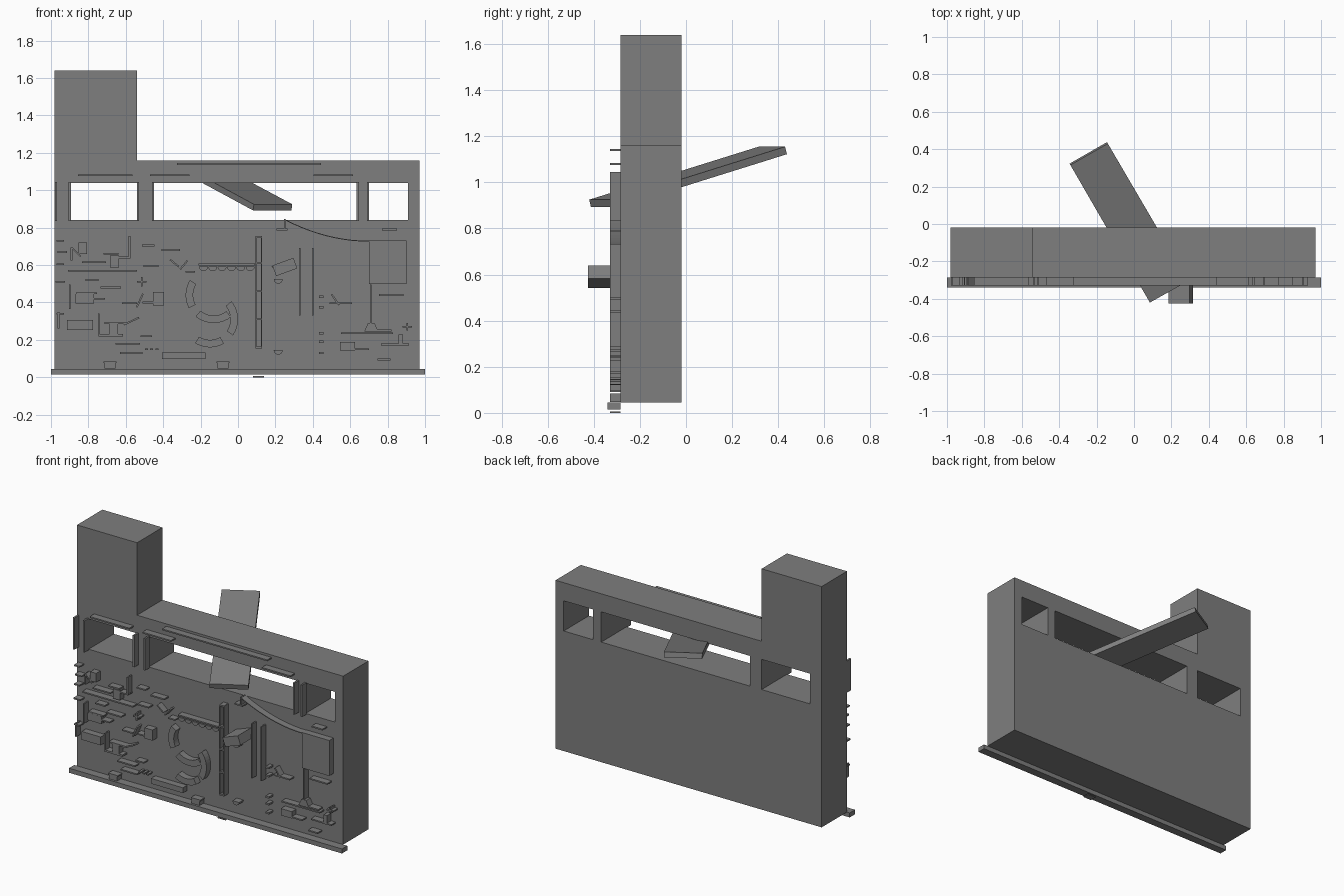
import bpy, bmesh, math
from mathutils import Vector

old = bpy.data.objects.get("Cube")
if old:
    bpy.data.objects.remove(old, do_unlink=True)

GREY = (0.21, 0.21, 0.21, 1)
grey = bpy.data.materials.new("plain grey")
grey.use_nodes = True
grey.diffuse_color = GREY
grey.node_tree.nodes["Principled BSDF"].inputs["Base Color"].default_value = GREY

WALL_FRONT, WALL_BACK, RELIEF = -0.285, -0.02, -0.33
THIN = 0.9    # thickness of slender strips, in hundredths


def finish(name, bm):
    bmesh.ops.recalc_face_normals(bm, faces=bm.faces)
    mesh = bpy.data.meshes.new(name)
    bm.to_mesh(mesh)
    bm.free()
    mesh.materials.append(grey)
    obj = bpy.data.objects.new(name, mesh)
    bpy.context.collection.objects.link(obj)
    return obj


def prism(name, outline, front=RELIEF, back=WALL_FRONT):
    """Extrude an x-z outline from front to back."""
    bm = bmesh.new()
    face = bm.faces.new([bm.verts.new((x, front, z)) for x, z in outline])
    grown = bmesh.ops.extrude_face_region(bm, geom=[face])["geom"]
    moved = [v for v in grown if isinstance(v, bmesh.types.BMVert)]
    bmesh.ops.translate(bm, verts=moved, vec=(0, back - front, 0))
    return finish(name, bm)


def plate(name, x, z, width, height, tilt=0, front=RELIEF, back=WALL_FRONT):
    """Raised block centred on x, z (hundredths), turned by tilt degrees."""
    c, s = math.cos(math.radians(tilt)), math.sin(math.radians(tilt))
    corners = [(i * width / 2, j * height / 2)
               for i, j in ((-1, -1), (1, -1), (1, 1), (-1, 1))]
    outline = [((x + u * c - v * s) / 100, (z + u * s + v * c) / 100) for u, v in corners]
    return prism(name, outline, front, back)


def strip(name, x, z, length, tilt=0):
    return plate(name, x, z, length, THIN, tilt)


def post(name, x, z, height):
    return plate(name, x, z, THIN, height)


def arc(x, z, radius, start, end, steps=10):
    angles = [math.radians(start + (end - start) * i / steps) for i in range(steps + 1)]
    return [(x + radius * math.cos(a), z + radius * math.sin(a)) for a in angles]


def bench(name, x, z, start, end):
    prism(name, arc(x, z, 0.15, start, end) + arc(x, z, 0.11, end, start))


def bowl(name, x, z, radius=0.024):
    prism(name, arc(x, z, radius, 180, 360))


# Main wall with its tower, pierced by three openings
wall = prism("wall_with_tower",
             [(-0.98, 0.045), (0.97, 0.045), (0.97, 1.16), (-0.54, 1.16),
              (-0.54, 1.64), (-0.98, 1.64)], WALL_FRONT, WALL_BACK)
for left, right in ((-89.5, -54), (-45.5, 63.5), (69.5, 91)):
    cutter = plate("opening_cutter", (left + right) / 2, 94, right - left, 20, 0, -0.6, 0.3)
    cutter.hide_render = True
    cut = wall.modifiers.new("opening", "BOOLEAN")
    cut.operation = "DIFFERENCE"
    cut.solver = "EXACT"
    cut.object = cutter
    bpy.context.view_layer.objects.active = wall
    bpy.ops.object.modifier_apply(modifier=cut.name)
    bpy.data.objects.remove(cutter, do_unlink=True)

# Base ledge, foot and opening jambs
plate("base_ledge", 0, 3, 200, 3, 0, -0.34)
plate("foot", 11, 0.3, 6, 0.6)
for x in (-97.3, -90, -53.5, -45.5, 64, 69.5):
    plate("opening_jamb", x, 94, 1.2, 21)

# Sloping plank passing through the middle opening
bm = bmesh.new()
ends = [Vector(p) for p in ((-0.34, 0.315, 1.155), (-0.14, 0.43, 1.155),
                            (0.29, -0.305, 0.925), (0.085, -0.42, 0.925))]
down = (ends[1] - ends[0]).cross(ends[2] - ends[1]).normalized() * 0.034
if down.z > 0:
    down.negate()
top = [bm.verts.new(p) for p in ends]
low = [bm.verts.new(p + down) for p in ends]
bm.faces.new(top)
bm.faces.new(low)
for i in range(4):
    j = (i + 1) % 4
    bm.faces.new((top[i], top[j], low[j], low[i]))
finish("sloping_plank", bm)

# Strips along the lintel
strip("lintel_long_strip", 6, 114, 77)
strip("lintel_left_strip", -71, 108, 29)
strip("lintel_inner_strip", -36.5, 108, 21)
strip("lintel_right_strip", 51, 108, 21)

# Upper left furniture
plate("upper_cabinet", -83, 69, 4.3, 6)
plate("upper_chair_seat", -66, 62, 5, 6.4)
post("upper_chair_back", -58, 70, 11)
strip("upper_chair_rail", -61, 64, 7)
strip("upper_ledge", -48, 70.5, 6.5)
strip("upper_ledge", -36, 68, 10)
strip("corner_ledge", -94, 67, 5)
strip("corner_ledge", -95, 73, 4)
strip("corner_ledge", -95, 60.5, 4)
strip("corner_ledge", -95, 51, 5)
post("easel_leg", -89, 66, 7)
strip("easel_brace", -86.5, 67, 7, -45)
strip("counter_back", -77, 61.5, 13)
strip("counter_back", -68, 66, 8)
strip("long_counter", -72.5, 57, 37)
strip("short_counter", -46.5, 59.5, 8)
strip("open_book_left", -34, 61, 6, -40)
strip("open_book_right", -29, 60, 6, 50)
strip("book_shelf", -25.5, 56.5, 5)

# Middle left furniture
strip("side_shelf", -78, 52, 7)
strip("side_shelf", -68, 48, 11)
strip("cross_bar", -51.5, 51, 5)
post("cross_post", -51.5, 51, 5)
post("screen", -90, 43, 13)
plate("desk", -82, 42, 10, 5)
strip("desk_wing", -74, 42, 6)
strip("desk_wing", -81, 45, 11)
strip("lounge_seat", -58, 39.5, 8)
strip("lounge_back", -52.5, 41, 8, 65)
strip("lounge_arm", -48, 40, 6)
plate("locker", -42.5, 42, 6, 7)

# Lower left furniture
plate("corner_panel", -96, 30.5, 1, 9)
strip("corner_foot", -95, 34, 4)
plate("sofa", -84.5, 28, 14, 5.5)
post("bench_side", -74.5, 28, 12)
plate("bench_seat", -68, 22.5, 13, 1.2)
plate("stool", -66.5, 26, 4.5, 6)
strip("table_top", -65, 29, 13)
strip("table_flap", -57, 30, 9, 25)
strip("low_shelf", -59, 18, 13)
strip("low_shelf", -49, 22, 6)
strip("low_shelf", -57, 13, 12)
for i in range(3):
    plate("small_block", -49 + i * 2.8, 15, 1.6, THIN)
plate("planter", -29, 11.5, 23.5, 3.5)
for x in (-68.5, -8):
    plate("door_step", x, 6.5, 6, 3.5)
    strip("door_step_cap", x, 8, 7)

# Curved benches and the row of bowls
bench("curved_bench_left", -0.13, 0.44, 148, 208)
bench("curved_bench_middle", -0.13, 0.44, 230, 308)
bench("curved_bench_right", -0.15, 0.31, -35, 40)
bench("curved_bench_bottom", -0.15, 0.31, 238, 300)
strip("bowl_rail", -6, 60.3, 30)
for i in range(6):
    bowl("row_bowl", -0.185 + i * 0.05, 0.592)
for z in (0.525, 0.145):
    bowl("single_bowl", 0.215, z)

# Ladder column
for x in (9.6, 12.6):
    plate("ladder_rail", x, 45.5, 0.6, 59.5)
for z in (16, 31, 46, 61, 75):
    plate("ladder_rung", 11.1, z, 3.4, 1)

# Tilted projecting box and paired fins
plate("tilted_box", 25, 59, 12, 6, 20, -0.425)
strip("tilted_box_ledge", 21, 60, 6, 20)
for x in (33, 40):
    post("tall_fin", x, 51, 36)

# Sagging line from its bracket to the hanging board
sag = [(0.25 + 0.45 * t, 0.845 - 0.115 * (2 * t - t * t)) for t in (i / 10 for i in range(11))]
prism("sagging_line", sag + [(x, z - 0.005) for x, z in reversed(sag)])
post("line_bracket", 25, 82, 5)
strip("line_bracket_foot", 23.5, 79, 6)
plate("hanging_board", 80, 61.5, 20, 23.5)
strip("board_ledge", 81, 79, 8)

# Right side furniture
post("lamp_post", 71, 39, 21)
prism("lamp_base", [(0.675, 0.245), (0.75, 0.245), (0.73, 0.29), (0.695, 0.29)])
strip("lamp_shelf", 69, 23.5, 28)
strip("right_seat", 55, 39.5, 12)
strip("right_seat_back", 52, 41.5, 7, -55)
for z in (43, 37.5, 23.5, 19, 13):
    plate("right_block", 44.5, z, 2.5, 1.2)
strip("right_ledge", 82, 44, 13)
strip("right_ledge", 84, 17.5, 15)
strip("right_ledge", 78, 9.5, 7)
strip("right_ledge", 66, 15, 8)
strip("right_ledge", 78, 25, 8)
plate("right_desk", 58.5, 16.5, 8, 4.5)
plate("right_chair", 87, 20, 2.5, 6)
strip("right_cross_bar", 90.5, 27, 5)
post("right_cross_post", 90.5, 27, 4)
